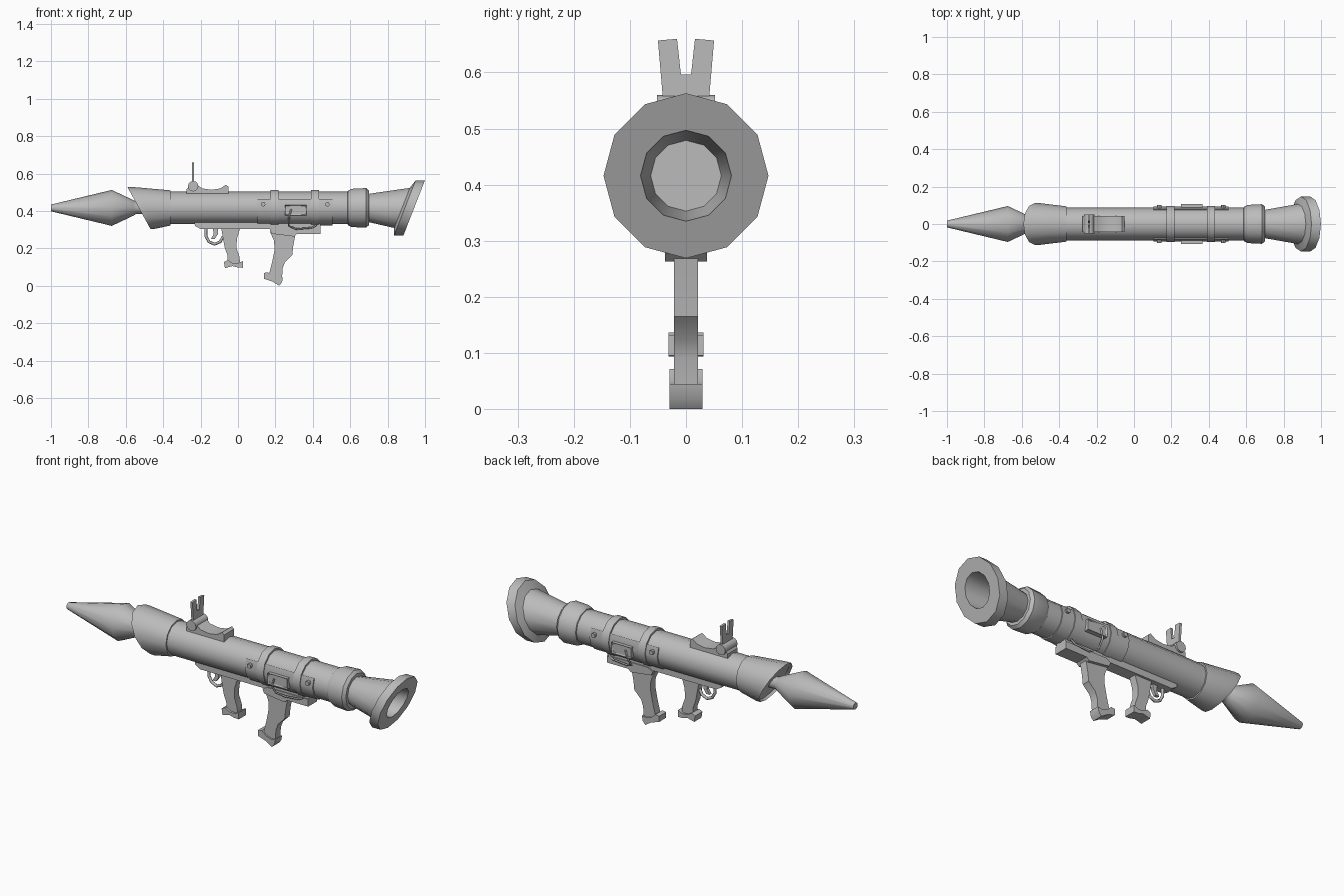
import bpy, bmesh
from math import radians, sin, cos
from mathutils import Vector

if "Cube" in bpy.data.objects:
    bpy.data.objects.remove(bpy.data.objects["Cube"], do_unlink=True)

AXIS = 0.416  # height of the tube axis

grey = bpy.data.materials.new("plain grey")
grey.use_nodes = True
grey.diffuse_color = (0.5, 0.5, 0.5, 1)
grey.node_tree.nodes["Principled BSDF"].inputs["Base Color"].default_value = (0.5, 0.5, 0.5, 1)


def finish(bm, name, angle=38):
    bmesh.ops.recalc_face_normals(bm, faces=bm.faces)
    mesh = bpy.data.meshes.new(name)
    bm.to_mesh(mesh)
    bm.free()
    mesh.materials.append(grey)
    mesh.shade_smooth()
    mesh.set_sharp_from_angle(angle=radians(angle))
    obj = bpy.data.objects.new(name, mesh)
    bpy.context.collection.objects.link(obj)
    return obj


def lathe(name, profile, start=90, segs=12, closed=True, loop=False):
    """Turn (x, radius, slant) points round the tube axis; slant leans the ring."""
    bm = bmesh.new()
    rings = []
    for i in range(segs if closed else segs + 1):
        a = radians(start + 30 * i)
        rings.append([bm.verts.new((x + slant * r * sin(a), r * cos(a), AXIS + r * sin(a)))
                      for x, r, slant in profile])
    n = len(profile)
    for i in range(segs):
        p, q = rings[i], rings[(i + 1) % len(rings)]
        for j in range(n if loop else n - 1):
            k = (j + 1) % n
            bm.faces.new((p[j], p[k], q[k], q[j]))
    if not closed:
        bm.faces.new(rings[0])
        bm.faces.new(rings[-1])
    elif not loop:
        bm.faces.new([r[0] for r in rings])
        bm.faces.new([r[-1] for r in rings])
    return finish(bm, name)


def prism(name, outline, half, along="y", centre=0.0):
    """Extrude an outline through a thickness of 2 * half."""
    bm = bmesh.new()
    sides = []
    for d in (centre - half, centre + half):
        sides.append([bm.verts.new((u, d, v) if along == "y" else (d, u, v)) for u, v in outline])
        bm.faces.new(sides[-1])
    for i in range(len(outline)):
        j = (i + 1) % len(outline)
        bm.faces.new((sides[0][i], sides[0][j], sides[1][j], sides[1][i]))
    return finish(bm, name, 35)


def rect(x0, x1, z0, z1):
    return [(x0, z0), (x1, z0), (x1, z1), (x0, z1)]


def pin(name, centre, radius, half, sides=12):
    x, y, z = centre
    outline = [(x + radius * cos(radians(360 / sides * i)), z + radius * sin(radians(360 / sides * i)))
               for i in range(sides)]
    return prism(name, outline, half, centre=y)


def wire(name, points, thick):
    curve = bpy.data.curves.new(name, "CURVE")
    curve.dimensions = "3D"
    curve.bevel_depth = thick
    curve.bevel_resolution = 1
    curve.use_fill_caps = True
    spline = curve.splines.new("POLY")
    spline.points.add(len(points) - 1)
    for p, co in zip(spline.points, points):
        p.co = (*co, 1)
    curve.materials.append(grey)
    obj = bpy.data.objects.new(name, curve)
    bpy.context.collection.objects.link(obj)


# Round parts along the axis
lathe("warhead", [(-1, 0.018, 0), (-0.675, 0.096, 0), (-0.56, 0.042, 0), (-0.545, 0.032, 0), (-0.42, 0.032, 0)])
lathe("muzzle_collar", [(-0.515, 0.102, -0.55), (-0.53, 0.112, -0.55), (-0.505, 0.112, -0.53),
                        (-0.36, 0.094, 0), (-0.36, 0.08, 0)])
lathe("main_tube", [(-0.37, 0.087, 0), (0.61, 0.087, 0)])
lathe("rear_ring", [(0.585, 0.085, 0), (0.588, 0.092, 0), (0.607, 0.102, 0), (0.685, 0.106, 0),
                    (0.7, 0.092, 0), (0.7, 0.07, 0)])
lathe("flared_exhaust", [(0.69, 0.074, 0), (0.877, 0.107, 0.39), (0.892, 0.147, 0.39), (0.942, 0.147, 0.39),
                         (0.942, 0.081, 0.39), (0.74, 0.063, 0)])
for label, x in (("front", 0.175), ("rear", 0.39)):
    lathe(label + "_band", [(x, 0.08, 0), (x, 0.097, 0), (x + 0.042, 0.097, 0), (x + 0.042, 0.08, 0)], loop=True)

# Lower sleeve wrapped round the tube
lathe("lower_sleeve", [(0.105, 0.08, 0), (0.105, 0.093, 0), (0.505, 0.093, 0), (0.505, 0.08, 0)],
      start=150, segs=8, closed=False, loop=True)

# Fittings on both sides
for side, s in (("right", -1), ("left", 1)):
    for end, x in (("front", 0.135), ("rear", 0.478)):
        pin(f"{side}_{end}_bolt", (x, s * 0.092, 0.435), 0.012, 0.01, 8)
    box = prism(side + "_latch_box", rect(0.25, 0.365, 0.375, 0.432), 0.0135, centre=s * 0.0935)
    bm = bmesh.new()
    bm.from_mesh(box.data)
    face = max(bm.faces, key=lambda f: s * f.calc_center_median().y)
    bmesh.ops.inset_individual(bm, faces=[face], thickness=0.007)
    bmesh.ops.translate(bm, verts=face.verts, vec=Vector((0, -s * 0.006, 0)))
    bm.to_mesh(box.data)
    bm.free()
    wire(side + "_latch_lever", [(0.285, s * 0.103, 0.41), (0.272, s * 0.1, 0.365), (0.272, s * 0.07, 0.32),
                                 (0.31, s * 0.05, 0.303), (0.395, s * 0.05, 0.31), (0.42, s * 0.05, 0.325)], 0.005)

# Rail under the tube
prism("under_rail", [(-0.235, 0.345), (-0.23, 0.32), (-0.2, 0.303), (0.17, 0.303), (0.2, 0.282),
                     (0.44, 0.282), (0.44, 0.345)], 0.032)
prism("rear_grip_mount", [(0.17, 0.3), (0.18, 0.278), (0.3, 0.263), (0.315, 0.277), (0.44, 0.277),
                          (0.44, 0.315), (0.2, 0.315)], 0.037)

# Grips and their feet
prism("front_grip", [(-0.09, 0.31), (-0.08, 0.25), (-0.07, 0.2), (-0.055, 0.16), (-0.055, 0.115),
                     (0.012, 0.115), (0.008, 0.155), (-0.008, 0.2), (-0.006, 0.25), (0.012, 0.31)], 0.02)
prism("front_grip_foot", [(-0.075, 0.127), (-0.055, 0.137), (-0.03, 0.122), (0.0, 0.12), (0.026, 0.132),
                          (0.026, 0.096), (0.0, 0.097), (-0.03, 0.105), (-0.07, 0.094)], 0.031)
prism("rear_grip", [(0.17, 0.29), (0.193, 0.24), (0.195, 0.19), (0.183, 0.13), (0.163, 0.05), (0.235, 0.025),
                    (0.238, 0.09), (0.25, 0.125), (0.29, 0.165), (0.295, 0.21), (0.31, 0.29)], 0.021)
prism("rear_grip_foot", [(0.138, 0.068), (0.16, 0.072), (0.185, 0.05), (0.215, 0.04), (0.24, 0.045),
                         (0.235, 0.018), (0.22, 0.0), (0.185, 0.022), (0.138, 0.038)], 0.029)

# Trigger and guard
guard = [(-0.172, 0, 0.305), (-0.172, 0, 0.265), (-0.155, 0, 0.235), (-0.125, 0, 0.222),
         (-0.095, 0, 0.235), (-0.08, 0, 0.262)]
wire("trigger_guard", guard, 0.008)
prism("trigger", [(-0.135, 0.31), (-0.13, 0.275), (-0.145, 0.25), (-0.125, 0.25), (-0.108, 0.275), (-0.108, 0.31)], 0.008)

# Sight on top
prism("sight_base", [(-0.275, 0.485), (-0.275, 0.515), (-0.255, 0.54), (-0.22, 0.54), (-0.19, 0.52), (-0.14, 0.513),
                     (-0.095, 0.52), (-0.065, 0.54), (-0.052, 0.53), (-0.052, 0.485)], 0.042)
pin("sight_hinge", (-0.24, 0, 0.532), 0.028, 0.052)
prism("sight_leaf", [(-0.04, 0.54), (-0.05, 0.657), (-0.016, 0.66), (-0.009, 0.596),
                     (0.009, 0.596), (0.016, 0.66), (0.05, 0.657), (0.04, 0.54)], 0.006, along="x", centre=-0.24)
